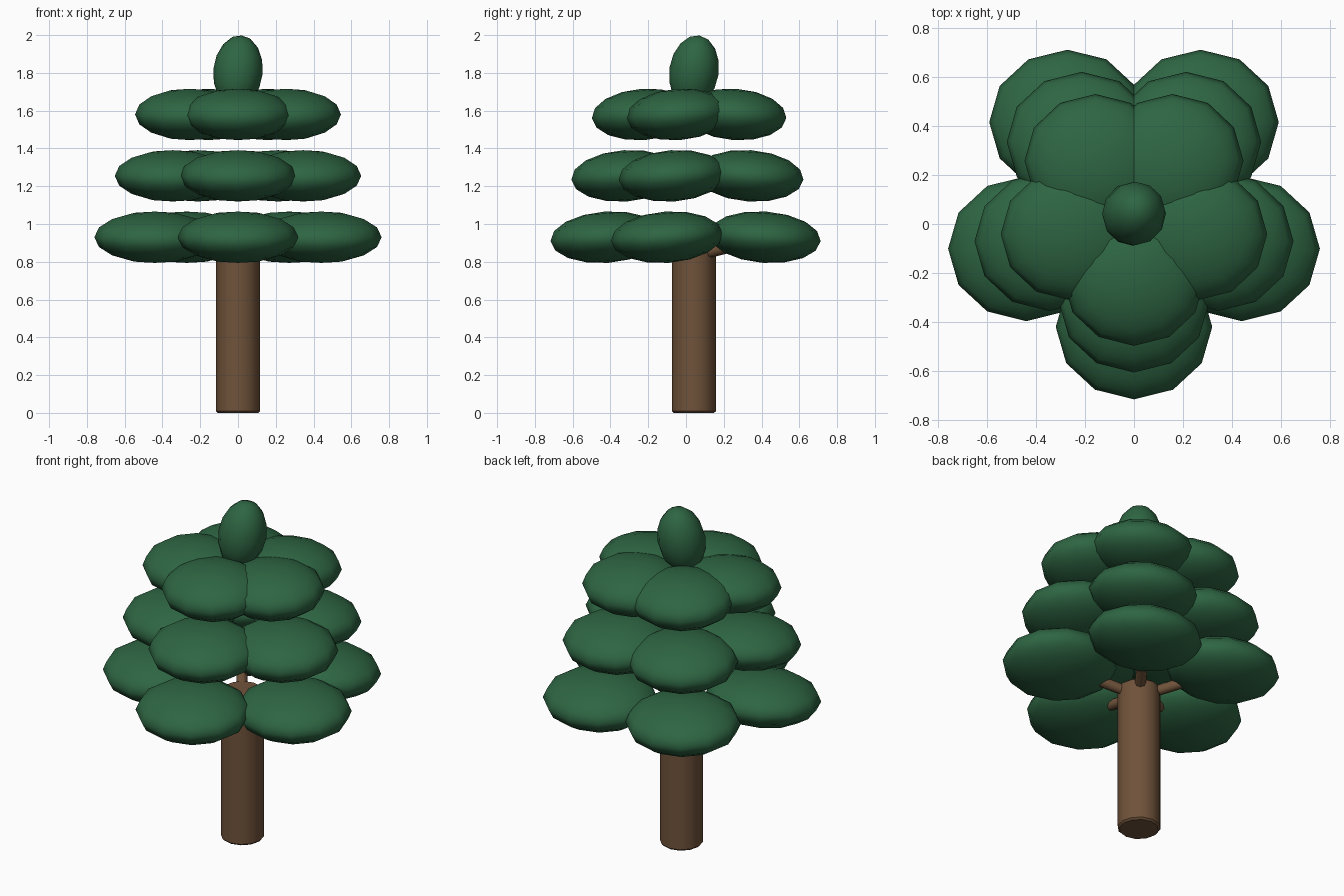
import bpy
from math import sin, cos, radians, copysign
from mathutils import Vector

if "Cube" in bpy.data.objects:
    bpy.data.objects.remove(bpy.data.objects["Cube"])

CY = 0.042  # y of the trunk axis


def material(name, rgb):
    m = bpy.data.materials.new(name)
    m.diffuse_color = (*rgb, 1)
    m.use_nodes = True
    m.node_tree.nodes["Principled BSDF"].inputs["Base Color"].default_value = m.diffuse_color
    return m


BARK = material("bark", (0.16, 0.085, 0.042))
LEAF = material("leaf", (0.027, 0.13, 0.055))


def finish(name, mat, angle):
    ob = bpy.context.object
    ob.name = name
    ob.data.materials.append(mat)
    bpy.ops.object.shade_smooth_by_angle(angle=radians(angle))
    return ob


def blob(name, loc, size, rot=(0, 0, 0), rings=8):
    bpy.ops.mesh.primitive_uv_sphere_add(segments=12, ring_count=rings, radius=1,
                                         location=loc, rotation=rot)
    bpy.context.object.scale = size
    return finish(name, LEAF, 60)


def limb(name, a, b, r, sides):
    a, b = Vector(a), Vector(b)
    d = b - a
    bpy.ops.mesh.primitive_cylinder_add(vertices=sides, radius=r, depth=d.length,
                                        location=(a + b) / 2)
    bpy.context.object.rotation_euler = d.to_track_quat('Z', 'Y').to_euler()
    return finish(name, BARK, 50)


# Trunk with a softly bevelled rim
trunk = limb("trunk", (0, CY, 0), (0, CY, 0.88), 0.117, 12)
bev = trunk.modifiers.new("rim", 'BEVEL')
bev.width = 0.01
bev.segments = 1
bev.limit_method = 'ANGLE'
bev.angle_limit = radians(50)

# Five short branches and three tiers of five leaf clusters
tiers = [("lower", 0.93, 0.463, 0.32, 0.297),
         ("middle", 1.255, 0.363, 0.307, 0.287),
         ("upper", 1.58, 0.268, 0.29, 0.273)]
for i in range(5):
    a = radians(-90 + 72 * i)
    c, s = cos(a), sin(a)
    limb(f"branch_{i + 1}", (0.05 * c, CY + 0.05 * s, 0.84),
         (0.27 * c, CY + 0.27 * s, 0.885), 0.03, 8)
    for name, z, ring, rx, ry in tiers:
        blob(f"{name}_leaves_{i + 1}", (ring * c, CY + ring * s, z),
             (rx, ry, 0.136), (-copysign(radians(4), s), 0, 0))

# Crown tip
blob("crown_tip", (0, CY, 1.808), (0.131, 0.131, 0.193), (-0.15, 0.1, 0))
